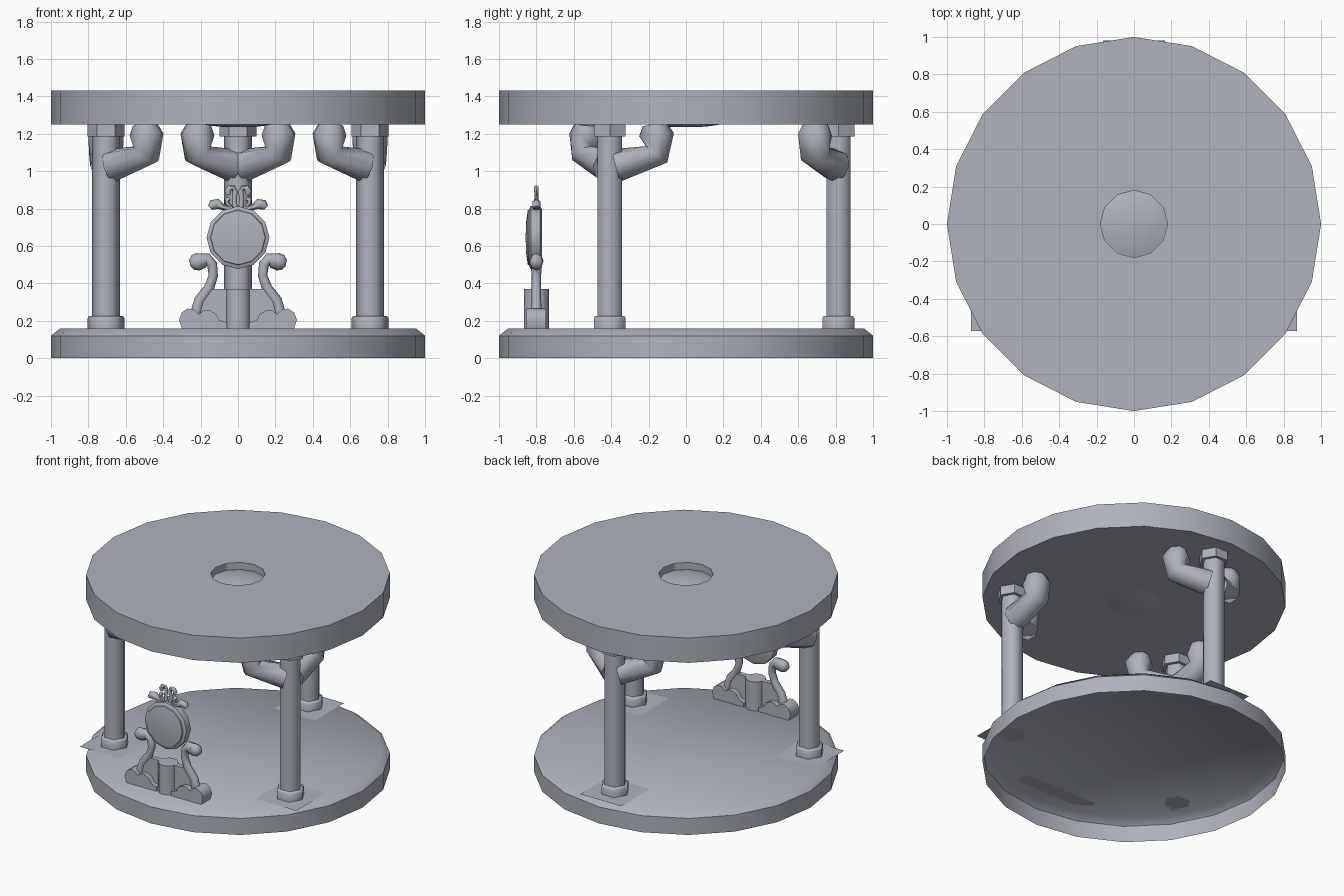
import bpy, bmesh, math
from mathutils import Matrix, Vector

if "Cube" in bpy.data.objects:
    bpy.data.objects.remove(bpy.data.objects["Cube"])

grey = bpy.data.materials.new("blue_grey")
grey.diffuse_color = (0.42, 0.45, 0.50, 1)
grey.use_nodes = True
grey.node_tree.nodes["Principled BSDF"].inputs["Base Color"].default_value = grey.diffuse_color


def finish(name, bm, mat=None, angle=40):
    bmesh.ops.recalc_face_normals(bm, faces=bm.faces)
    if mat:
        bm.transform(mat)
    me = bpy.data.meshes.new(name)
    bm.to_mesh(me)
    bm.free()
    me.materials.append(grey)
    ob = bpy.data.objects.new(name, me)
    bpy.context.collection.objects.link(ob)
    bpy.ops.object.select_all(action='DESELECT')
    ob.select_set(True)
    bpy.context.view_layer.objects.active = ob
    bpy.ops.object.shade_smooth_by_angle(angle=math.radians(angle))
    return ob


def skin(bm, rings):
    """Join successive rings of vertices with quads."""
    for a, b in zip(rings, rings[1:]):
        n = len(a)
        for i in range(n):
            j = (i + 1) % n
            bm.faces.new((a[i], a[j], b[j], b[i]))


def circle(bm, r, z, n):
    return [bm.verts.new((r * math.cos(2 * math.pi * i / n),
                          r * math.sin(2 * math.pi * i / n), z)) for i in range(n)]


def lathe(name, profile, n, mat=None, start=True, end=True, angle=40):
    """Turned part from (radius, height) pairs, ends optionally capped."""
    bm = bmesh.new()
    rings = [circle(bm, r, z, n) for r, z in profile]
    skin(bm, rings)
    if start:
        bm.faces.new(rings[0])
    if end:
        bm.faces.new(rings[-1])
    return finish(name, bm, mat, angle)


def sweep(name, pts, n=8, mat=None, angle=60):
    """Tube along (x, z, in-plane radius, depth radius) points, in the xz plane."""
    bm = bmesh.new()
    p = [Vector((q[0], 0, q[1])) for q in pts]
    rings = []
    for i, q in enumerate(pts):
        t = Vector()
        if i > 0:
            t += (p[i] - p[i - 1]).normalized()
        if i < len(p) - 1:
            t += (p[i + 1] - p[i]).normalized()
        t.normalize()
        side = Vector((-t.z, 0, t.x))
        rings.append([bm.verts.new(p[i] + side * q[2] * math.cos(2 * math.pi * k / n)
                                   + Vector((0, q[3] * math.sin(2 * math.pi * k / n), 0)))
                      for k in range(n)])
    skin(bm, rings)
    bm.faces.new(rings[0])
    bm.faces.new(rings[-1])
    return finish(name, bm, mat, angle)


def prism(name, outline, half, mat=None):
    """Flat outline in the xz plane given thickness along y."""
    bm = bmesh.new()
    rings = [[bm.verts.new((x, y, z)) for x, z in outline] for y in (-half, half)]
    skin(bm, rings)
    for r in rings:
        bm.faces.new(r)
    return finish(name, bm, mat, 50)


# base: shell open underneath, chamfered upper rim
lathe("base", [(1, 0), (1, 0.12), (0.95, 0.16)], 20, start=False)

# canopy slab with a recess around the centre lens
bm = bmesh.new()
low, high = circle(bm, 1, 1.25, 20), circle(bm, 1, 1.43, 20)
skin(bm, [low, high])
bm.faces.new(low)
rim, floor = circle(bm, 0.18, 1.43, 12), circle(bm, 0.18, 1.38, 12)
skin(bm, [rim, floor])
edges = [bm.edges.get((r[i - 1], r[i])) for r in (high, rim) for i in range(len(r))]
bmesh.ops.triangle_fill(bm, edges=edges, use_beauty=True, normal=(0, 0, 1))
bm.faces.new(floor)
finish("canopy", bm, angle=30)

# lens: shallow domes above and below
lathe("lens_top", [(0.178, 1.381), (0.13, 1.396), (0.07, 1.405), (0.015, 1.408)], 12)
lathe("lens_bottom", [(0.18, 1.249), (0.13, 1.241), (0.07, 1.236), (0.015, 1.235)], 12)

# three hexagonal columns, each with a foot plate, collars and two curled arms
for k in range(3):
    ang = math.radians(90 + 120 * k)
    at = Matrix.Translation((0.815 * math.cos(ang), 0.815 * math.sin(ang), 0))
    lathe("column", [(0.075, 0.16), (0.075, 1.25)], 6, at, angle=65)
    lathe("bottom_collar", [(0.098, 0.16), (0.098, 0.215), (0.09, 0.226)], 6, at, angle=65)
    lathe("top_collar", [(0.098, 1.185), (0.098, 1.25)], 6, at)
    bm = bmesh.new()
    bmesh.ops.create_grid(bm, x_segments=1, y_segments=1, size=0.165)
    finish("foot_plate", bm, at @ Matrix.Translation((0, 0, 0.161)))
    for turn in (-120, 120):
        sweep("arm", [(0.03, 1.03, 0.09, 0.085), (0.25, 1.09, 0.072, 0.09),
                      (0.25, 1.195, 0.093, 0.095), (0.24, 1.252, 0.065, 0.07)],
              8, at @ Matrix.Rotation(ang + math.radians(turn), 4, 'Z'))

# standing ornament near the front edge
spot = Matrix.Translation((0, -0.8, 0))
lathe("pedestal", [(0.067, 0.16), (0.067, 0.37)], 12, spot)

# medallion: faceted ring, rear plate and domed face pointing forward
face = Matrix.Translation((0, -0.8, 0.645)) @ Matrix.Rotation(math.pi / 2, 4, 'X')
lathe("medallion_ring", [(0.15, -0.03), (0.168, -0.02), (0.168, 0.03), (0.15, 0.04)], 12, face)
lathe("medallion_face", [(0.15, 0.036), (0.145, 0.046), (0.09, 0.054), (0.02, 0.057)], 12, face)

# mirrored scrollwork
foot = [(0.06, 0.16), (0.30, 0.16), (0.315, 0.205), (0.30, 0.245), (0.27, 0.265),
        (0.235, 0.262), (0.21, 0.235), (0.185, 0.255), (0.15, 0.255), (0.115, 0.235),
        (0.10, 0.205), (0.06, 0.19)]
web = [(0.05, 0.17), (0.22, 0.17), (0.20, 0.28), (0.165, 0.37), (0.05, 0.37)]
for s in (-1, 1):
    half = spot @ Matrix.Diagonal((s, 1, 1, 1))
    prism("scroll_foot", foot, 0.052, half)
    prism("foot_web", web, 0.018, half)
    sweep("scroll_leg", [(0.225, 0.24, 0.03, 0.03), (0.205, 0.31, 0.03, 0.025),
                         (0.155, 0.375, 0.028, 0.025), (0.132, 0.44, 0.025, 0.025),
                         (0.138, 0.50, 0.028, 0.03), (0.165, 0.53, 0.032, 0.035),
                         (0.20, 0.525, 0.034, 0.037)], 8, half)
    sweep("leg_curl", [(0.16, 0.53, 0.022, 0.03), (0.185, 0.522, 0.04, 0.037),
                       (0.215, 0.515, 0.047, 0.037), (0.24, 0.512, 0.04, 0.035),
                       (0.258, 0.508, 0.018, 0.02)], 8, half)
    sweep("crest_stalk", [(0.015, 0.80, 0.014, 0.013), (0.02, 0.85, 0.013, 0.013),
                          (0.015, 0.89, 0.014, 0.013), (0.025, 0.912, 0.014, 0.013),
                          (0.045, 0.91, 0.016, 0.013), (0.055, 0.89, 0.018, 0.014),
                          (0.05, 0.872, 0.010, 0.01)], 6, half)
    sweep("crest_side", [(0.04, 0.80, 0.015, 0.02), (0.08, 0.808, 0.016, 0.022),
                         (0.108, 0.825, 0.027, 0.025), (0.135, 0.82, 0.028, 0.025),
                         (0.15, 0.805, 0.014, 0.015)], 6, half)
    sweep("crest_inner", [(0.03, 0.80, 0.012, 0.014), (0.06, 0.83, 0.013, 0.014),
                          (0.06, 0.845, 0.016, 0.015), (0.045, 0.855, 0.010, 0.01)], 6, half)
